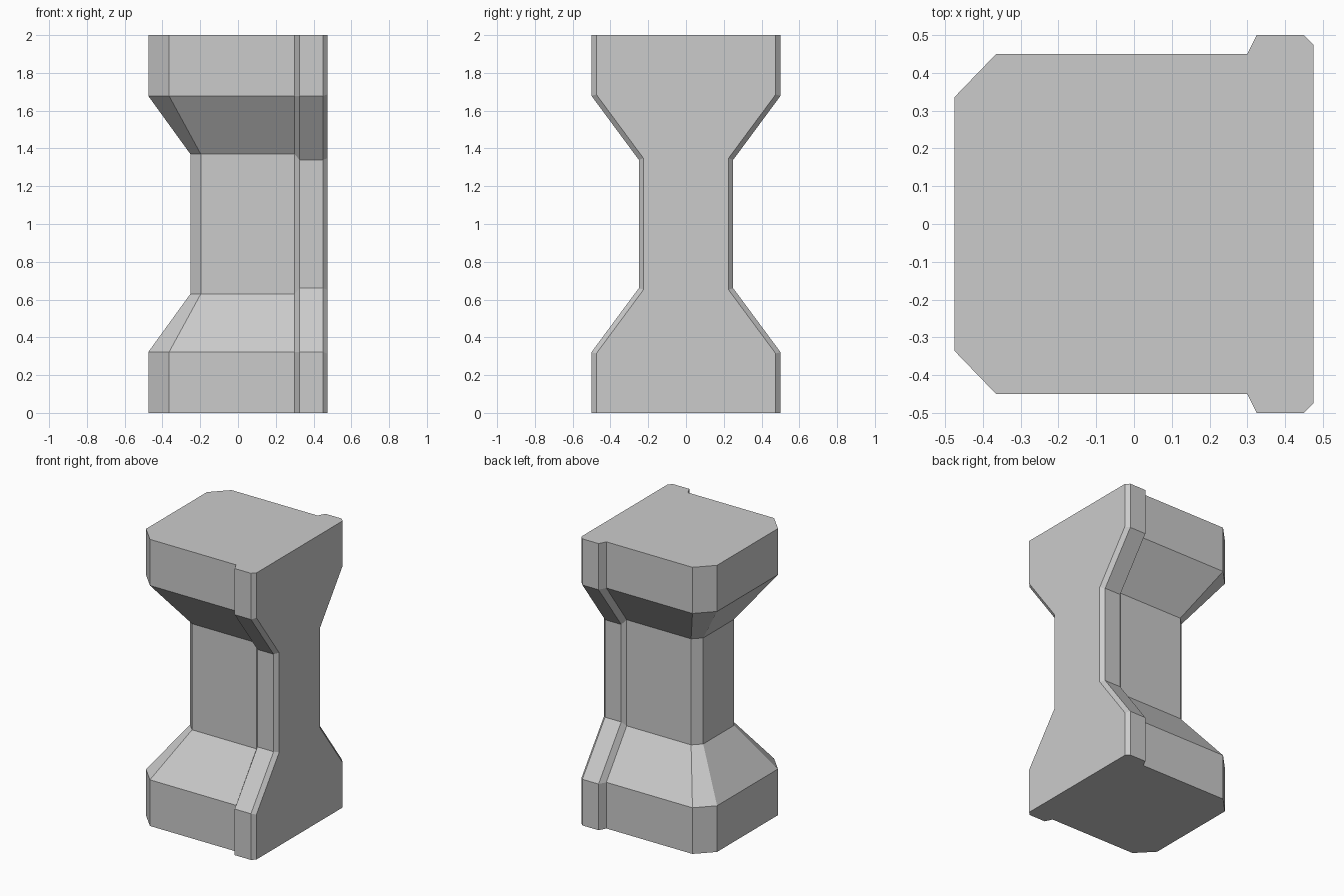
import bpy, bmesh, math

if "Cube" in bpy.data.objects:
    bpy.data.objects.remove(bpy.data.objects["Cube"])

# Half outline, left to right: (x, y) at the ends, (x, y) at the waist,
# then heights where the slope starts and where the waist starts
HALF = [
    (-0.475, 0.336, -0.252, 0.170, 0.322, 0.63),   # cut corner
    (-0.365, 0.450, -0.197, 0.225, 0.322, 0.63),
    (0.300, 0.450, 0.300, 0.225, 0.322, 0.63),     # step up to the end flange
    (0.325, 0.500, 0.325, 0.250, 0.322, 0.66),
    (0.450, 0.500, 0.450, 0.250, 0.322, 0.66),
    (0.475, 0.475, 0.475, 0.225, 0.314, 0.652),    # bevelled flange rim
]


def column(bm, p, side):
    """One vertical run of vertices, mirrored about mid height."""
    xe, ye, xw, yw, z1, z2 = p
    pts = [(xe, ye, 0), (xe, ye, z1), (xw, yw, z2),
           (xw, yw, 2 - z2), (xe, ye, 2 - z1), (xe, ye, 2)]
    return [bm.verts.new((x, side * y, z)) for x, y, z in pts]


# Waisted pillar with a flange on its right end
bm = bmesh.new()
cols = [column(bm, p, -1) for p in HALF] + [column(bm, p, 1) for p in reversed(HALF)]
n = len(cols)
for i in range(n):
    a, b = cols[i], cols[(i + 1) % n]
    for k in range(5):
        bm.faces.new((a[k], b[k], b[k + 1], a[k + 1]))
bm.faces.new([c[0] for c in reversed(cols)])
bm.faces.new([c[-1] for c in cols])

# Merge the flat end into one face
bmesh.ops.dissolve_limit(bm, angle_limit=math.radians(0.5), verts=bm.verts[:], edges=bm.edges[:])
bmesh.ops.recalc_face_normals(bm, faces=bm.faces[:])

mesh = bpy.data.meshes.new("waisted_pillar")
bm.to_mesh(mesh)
bm.free()
bpy.context.collection.objects.link(bpy.data.objects.new("waisted_pillar", mesh))
